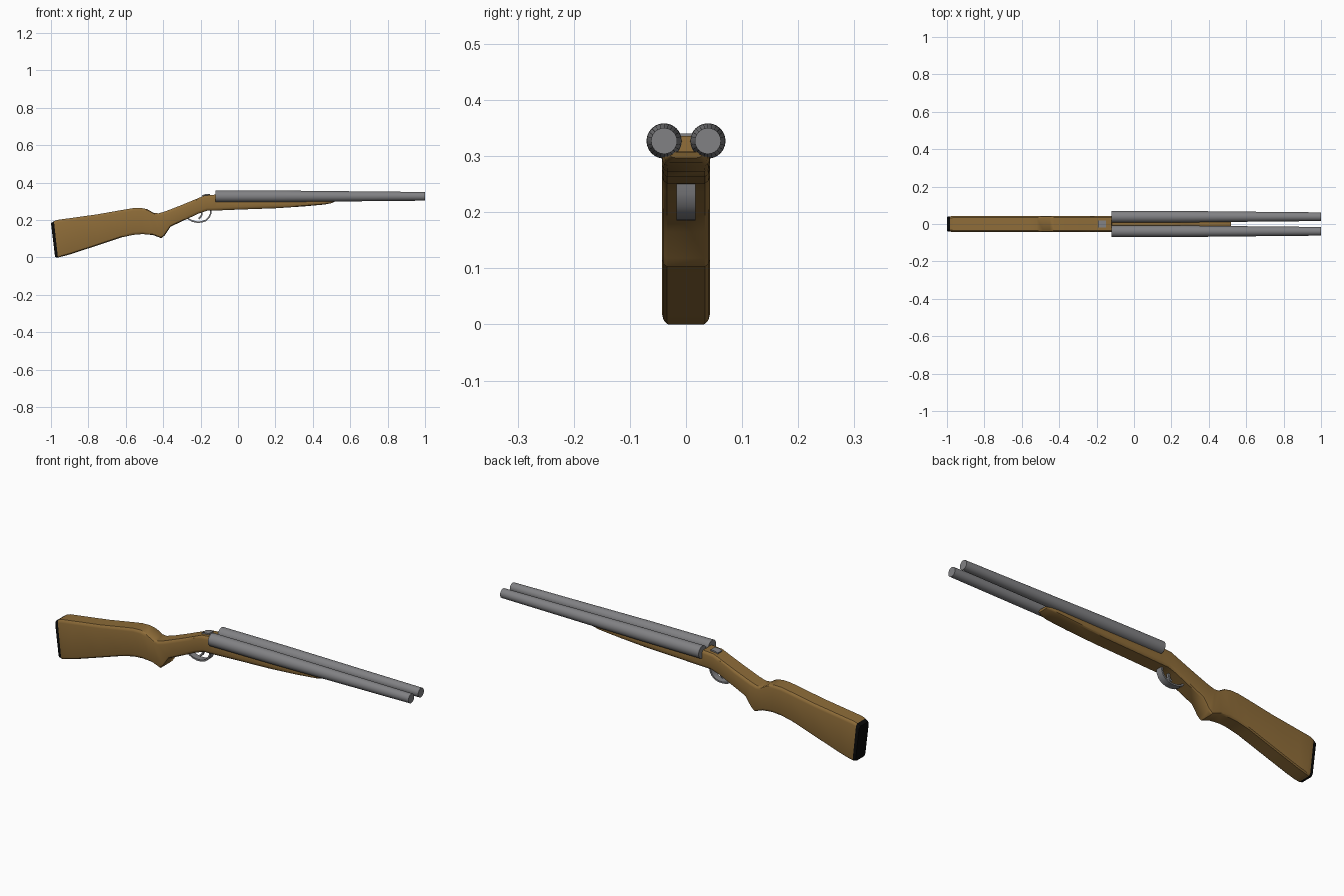
import bpy, bmesh, math
from mathutils import Vector

if "Cube" in bpy.data.objects:
    bpy.data.objects.remove(bpy.data.objects["Cube"])


def material(name, rgb):
    m = bpy.data.materials.new(name)
    m.diffuse_color = (*rgb, 1)
    m.use_nodes = True
    m.node_tree.nodes["Principled BSDF"].inputs["Base Color"].default_value = m.diffuse_color
    return m


wood = material("walnut brown", (0.27, 0.15, 0.04))
steel = material("gun grey", (0.22, 0.22, 0.23))
rubber = material("black", (0.003, 0.003, 0.003))


def loft(name, rings, mats, smooth=35):
    """Skin a list of closed rings and cap both ends."""
    bm = bmesh.new()
    vs = [[bm.verts.new(p) for p in r] for r in rings]
    n = len(rings[0])
    for a, b in zip(vs, vs[1:]):
        for i in range(n):
            bm.faces.new((a[i], a[(i + 1) % n], b[(i + 1) % n], b[i]))
    bm.faces.new(vs[0])
    bm.faces.new(vs[-1])
    bmesh.ops.recalc_face_normals(bm, faces=bm.faces)
    me = bpy.data.meshes.new(name)
    bm.to_mesh(me)
    bm.free()
    ob = bpy.data.objects.new(name, me)
    bpy.context.collection.objects.link(ob)
    for m in mats:
        me.materials.append(m)
    bpy.ops.object.select_all(action='DESELECT')
    ob.select_set(True)
    bpy.context.view_layer.objects.active = ob
    bpy.ops.object.shade_smooth_by_angle(angle=math.radians(smooth))
    return ob


def stock_ring(xt, zt, xb, zb, w=0.043):
    """Rounded-rectangle section between a top point and a bottom point."""
    top, bot = Vector((xt, 0, zt)), Vector((xb, 0, zb))
    h = (top - bot).length
    cz, cy = min(0.015, h * 0.35) / h, 0.009
    half = [(w - cy, 0), (w - cy * 0.3, cz * 0.35), (w, cz),
            (w, 1 - cz), (w - cy * 0.3, 1 - cz * 0.35), (w - cy, 1)]
    loop = half + [(-y, t) for y, t in reversed(half)]
    return [bot.lerp(top, t) + Vector((0, y, 0)) for y, t in loop]


# Stock, grip and fore-end: top x, top z, bottom x, bottom z, half width
sections = [
    (-1.0, 0.183, -0.978, 0.002, 0.039), (-0.984, 0.194, -0.963, 0.0, 0.041),
    (-0.965, 0.201, -0.945, 0.004), (-0.90, 0.210, -0.90, 0.016),
    (-0.75, 0.231, -0.75, 0.065), (-0.62, 0.254, -0.62, 0.108),
    (-0.56, 0.264, -0.56, 0.121), (-0.52, 0.265, -0.51, 0.125),
    (-0.485, 0.258, -0.455, 0.120), (-0.45, 0.238, -0.410, 0.103),
    (-0.425, 0.236, -0.392, 0.118), (-0.39, 0.246, -0.36, 0.165),
    (-0.30, 0.281, -0.29, 0.198), (-0.22, 0.314, -0.21, 0.235),
    (-0.18, 0.331, -0.165, 0.250), (-0.12, 0.336, -0.12, 0.251),
    (-0.118, 0.308, -0.118, 0.251), (0.0, 0.308, 0.0, 0.256),
    (0.2, 0.308, 0.2, 0.263), (0.35, 0.308, 0.35, 0.273),
    (0.46, 0.308, 0.46, 0.283, 0.042), (0.50, 0.308, 0.495, 0.289, 0.038),
    (0.518, 0.307, 0.515, 0.297, 0.028),
]
stock = loft("stock", [stock_ring(*s) for s in sections], [wood, rubber])
# Black butt plate: the end cap and the first band
for p in stock.data.polygons:
    c = p.center
    if c.x < -0.99 + 0.105 * (0.19 - c.z) + 0.004:
        p.material_index = 1

# Twin tapered barrels
for side, y in (("left", 0.039), ("right", -0.039)):
    rings = [[(x, y + r * math.cos(a * math.tau / 24), 0.327 + r * math.sin(a * math.tau / 24))
              for a in range(24)]
             for x, r in ((-0.12, 0.0315), (0.22, 0.031), (0.68, 0.0262), (1.0, 0.0232))]
    loft(side + "_barrel", rings, [steel])


def strip(name, path, w, t):
    """Flat strap of half width w and thickness t along an x-z path."""
    pts = [Vector((x, 0, z)) for x, z in path]
    rings = []
    for i, p in enumerate(pts):
        d = (pts[min(i + 1, len(pts) - 1)] - pts[max(i - 1, 0)]).normalized()
        n = Vector((-d.z, 0, d.x)) * t / 2
        s = Vector((0, w, 0))
        rings.append([p + n + s, p + n - s, p - n - s, p - n + s])
    return loft(name, rings, [steel])


# Trigger guard, trigger and opening lever
strip("trigger_guard", [(-0.272, 0.222), (-0.264, 0.206), (-0.245, 0.195), (-0.22, 0.189),
                        (-0.195, 0.190), (-0.172, 0.198), (-0.156, 0.213),
                        (-0.147, 0.233), (-0.144, 0.256)], 0.017, 0.008)
strip("trigger", [(-0.195, 0.25), (-0.193, 0.232), (-0.199, 0.217), (-0.21, 0.207)], 0.006, 0.009)
strip("opening_lever", [(-0.19, 0.328), (-0.172, 0.333), (-0.15, 0.334)], 0.018, 0.012)
